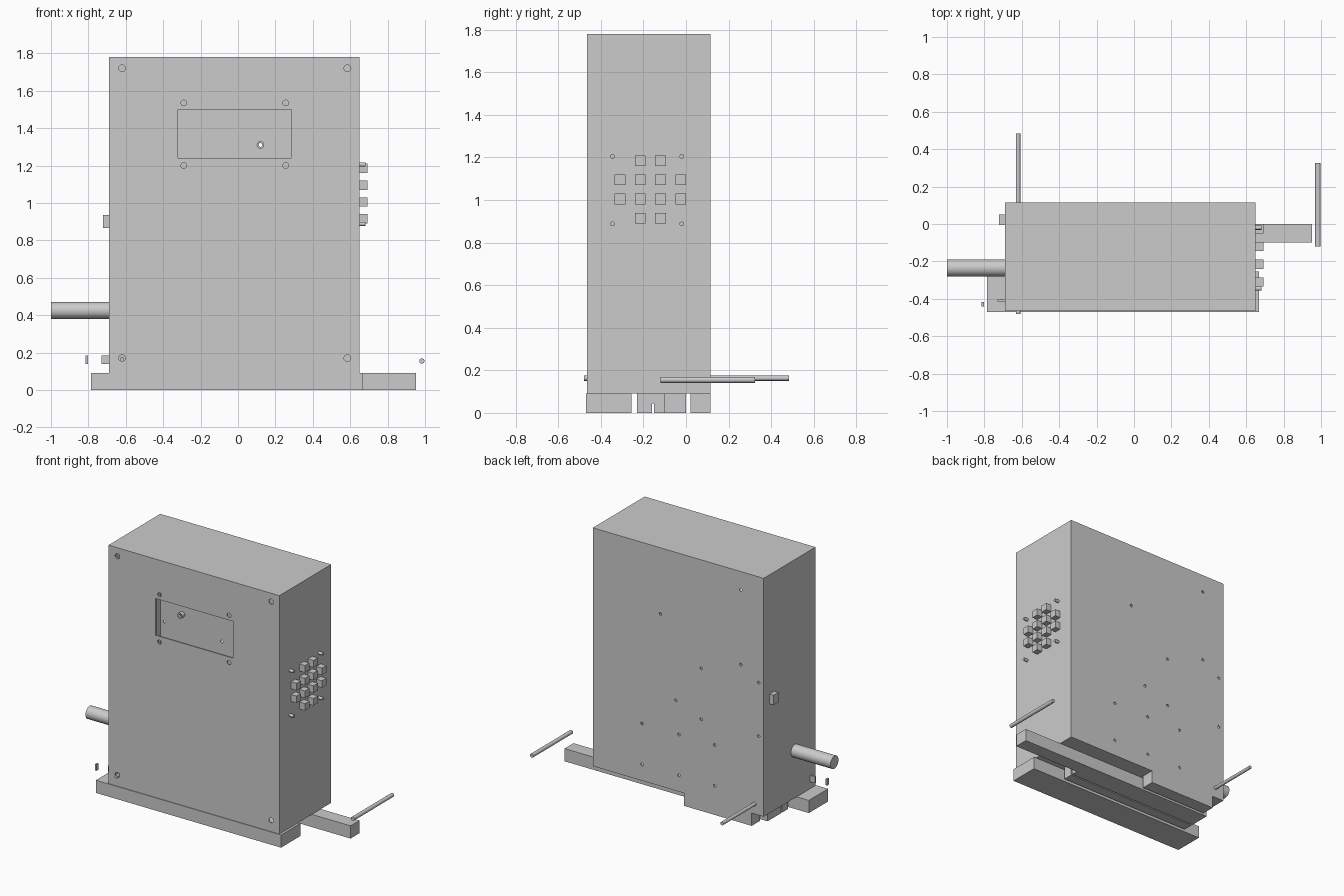
import bpy, bmesh
from mathutils import Matrix, Vector

default = bpy.data.objects.get("Cube")
if default:
    bpy.data.objects.remove(default, do_unlink=True)

grey = bpy.data.materials.new("light_grey")
grey.use_nodes = True
grey.diffuse_color = (0.6, 0.6, 0.6, 1)
grey.node_tree.nodes["Principled BSDF"].inputs["Base Color"].default_value = (0.6, 0.6, 0.6, 1)


def add_box(bm, x, y, z):
    """Box from (min, max) pairs."""
    mid = Vector([sum(p) / 2 for p in (x, y, z)])
    size = [p[1] - p[0] for p in (x, y, z)]
    bmesh.ops.create_cube(bm, size=1, matrix=Matrix.Translation(mid) @ Matrix.Diagonal((*size, 1)))


def add_rod(bm, axis, span, u, v, r, sides=24):
    """Cylinder along x (u, v = y, z) or along y (u, v = x, z)."""
    mid = sum(span) / 2
    if axis == "x":
        place = Matrix.Translation((mid, u, v)) @ Matrix.Rotation(1.5708, 4, "Y")
    else:
        place = Matrix.Translation((u, mid, v)) @ Matrix.Rotation(1.5708, 4, "X")
    bmesh.ops.create_cone(bm, cap_ends=True, segments=sides, radius1=r, radius2=r,
                          depth=span[1] - span[0], matrix=place)


def finish(name, bm, smooth=False):
    mesh = bpy.data.meshes.new(name)
    bm.to_mesh(mesh)
    bm.free()
    mesh.materials.append(grey)
    obj = bpy.data.objects.new(name, mesh)
    bpy.context.collection.objects.link(obj)
    if smooth:
        bpy.ops.object.select_all(action="DESELECT")
        obj.select_set(True)
        bpy.context.view_layer.objects.active = obj
        bpy.ops.object.shade_smooth_by_angle()
    return obj


def box(name, x, y, z):
    bm = bmesh.new()
    add_box(bm, x, y, z)
    return finish(name, bm)


def rod(name, *args):
    bm = bmesh.new()
    add_rod(bm, *args)
    return finish(name, bm, True)


def cut(target, cutter):
    mod = target.modifiers.new(cutter.name, "BOOLEAN")
    mod.operation = "DIFFERENCE"
    mod.solver = "EXACT"
    mod.object = cutter
    cutter.hide_render = True
    cutter.hide_set(True)


# Hollow sheet cabinet
LEFT, RIGHT, FRONT, BACK, BASE, TOP = -0.69, 0.65, -0.465, 0.115, 0.09, 1.78
T = 0.01
cabinet = box("cabinet", (LEFT, RIGHT), (FRONT, BACK), (BASE, TOP))
cavity = box("cavity_cutter", (LEFT + T, RIGHT - T), (FRONT + T, BACK - T), (BASE + T, TOP - T))
cut(cabinet, cavity)

# Display window, front screw holes and back mounting holes
bm = bmesh.new()
front_span, back_span = (FRONT - 0.02, FRONT + 0.03), (BACK - 0.03, BACK + 0.02)
add_box(bm, (-0.32, 0.285), front_span, (1.24, 1.5))
for x in (-0.62, 0.585):
    for z in (0.17, 1.72):
        add_rod(bm, "y", front_span, x, z, 0.018)
for x in (-0.29, 0.255):
    for z in (1.2, 1.535):
        add_rod(bm, "y", front_span, x, z, 0.015)
bushings = [(0.12, 1.31), (-0.51, 1.12)]
back_holes = bushings + [(-0.51, 1.65), (-0.2, 1.01), (-0.65, 1.03), (0, 0.73), (-0.2, 0.65), (-0.65, 0.65)]
back_holes += [(x, z) for x in (0.265, -0.025, -0.305) for z in (0.205, 0.495)]
for x, z in back_holes:
    add_rod(bm, "y", back_span, x, z, 0.01, 16)
cut(cabinet, finish("hole_cutter", bm))

# Hollow bushings inside the back wall
for i, (x, z) in enumerate(bushings):
    ring = rod(f"bushing_{i + 1}", "y", (BACK - 0.04, BACK - T), x, z, 0.02)
    cut(ring, rod(f"bushing_cutter_{i + 1}", "y", (BACK - 0.06, BACK + 0.02), x, z, 0.01, 16))

# Base beams
box("front_beam", (-0.785, 0.667), (-0.47, -0.255), (0, 0.09))
box("middle_beam", (-0.64, 0.953), (-0.1, 0), (0, 0.09))
box("rear_block", (-0.596, -0.063), (0.02, 0.115), (0, 0.09))
bm = bmesh.new()
add_box(bm, (-0.64, 0.42), (-0.23, -0.1), (0, 0.09))
slotted = finish("slotted_beam", bm)
cut(slotted, box("slot_cutter", (-0.7, 0.5), (-0.16, -0.15), (-0.02, 0.045)))

# Keypad on the right-hand side
bm = bmesh.new()
for row, z in enumerate((0.915, 1.005, 1.095, 1.185)):
    for col, y in enumerate((-0.31, -0.215, -0.12, -0.025)):
        if row in (1, 2) or col in (1, 2):
            add_box(bm, (RIGHT, 0.693), (y - 0.025, y + 0.025), (z - 0.025, z + 0.025))
finish("keypad_buttons", bm)
bm = bmesh.new()
for y in (-0.345, -0.02):
    for z in (0.888, 1.205):
        add_rod(bm, "x", (RIGHT, 0.682), y, z, 0.011, 16)
finish("keypad_screws", bm, True)

# Side fittings
rod("side_pipe", "x", (-1, LEFT), -0.235, 0.425, 0.045, 48)
box("side_switch", (-0.722, LEFT), (-0.005, 0.05), (0.865, 0.935))
box("side_tab", (-0.73, LEFT), (-0.415, -0.403), (0.14, 0.185))
box("loose_tab", (-0.815, -0.802), (-0.44, -0.418), (0.14, 0.185))

# Long pins
rod("through_pin", "y", (-0.48, 0.483), -0.62, 0.163, 0.012)
rod("outer_pin", "y", (-0.12, 0.325), 0.983, 0.155, 0.014)
